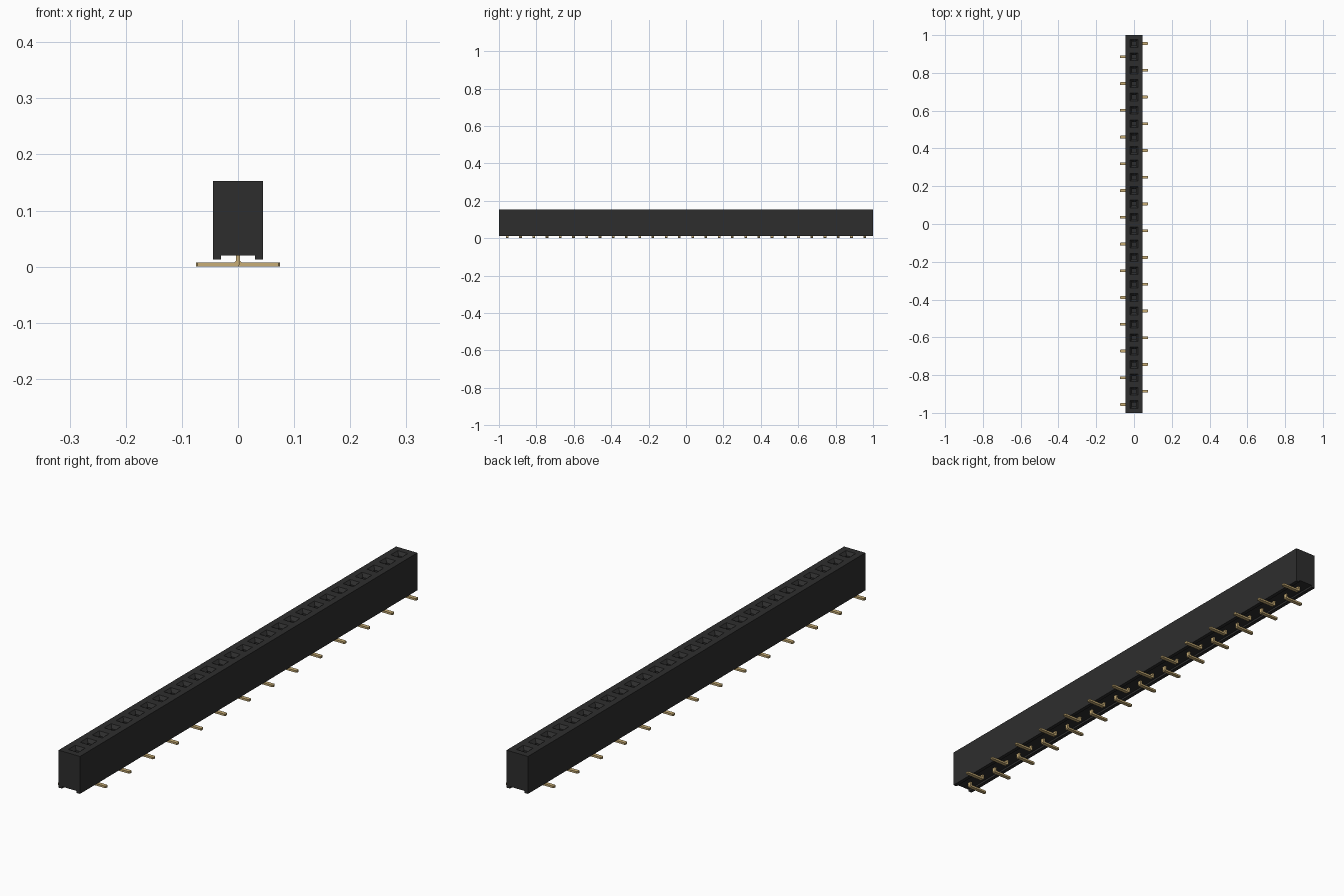
import bpy, bmesh
from mathutils import Vector

cube = bpy.data.objects.get("Cube")
if cube:
    bpy.data.objects.remove(cube)

COUNT = 28            # number of contacts
PITCH = 2 / 28.25     # spacing along y
HALF_W = 0.0443       # half body width
TOP, CHANNEL, BOTTOM = 0.153, 0.020, 0.0125


def material(name, color, roughness):
    m = bpy.data.materials.new(name)
    m.use_nodes = True
    m.diffuse_color = (*color, 1)
    bsdf = m.node_tree.nodes["Principled BSDF"]
    bsdf.inputs["Base Color"].default_value = (*color, 1)
    bsdf.inputs["Roughness"].default_value = roughness
    return m


def finish(bm, name, mat):
    bmesh.ops.recalc_face_normals(bm, faces=bm.faces[:])
    mesh = bpy.data.meshes.new(name)
    bm.to_mesh(mesh)
    bm.free()
    mesh.materials.append(mat)
    obj = bpy.data.objects.new(name, mesh)
    bpy.context.collection.objects.link(obj)
    return obj


black = material("black plastic", (0.027, 0.027, 0.027), 0.6)
gold = material("gold metal", (0.58, 0.42, 0.18), 0.5)
centers = [(i - (COUNT - 1) / 2) * PITCH for i in range(COUNT)]

# Housing: channelled profile swept along y, one section per contact
profile = [(-HALF_W, TOP), (-HALF_W, BOTTOM), (-0.030, BOTTOM), (-0.030, CHANNEL),
           (0.030, CHANNEL), (0.030, BOTTOM), (HALF_W, BOTTOM), (HALF_W, TOP)]
stations = [-1] + [y + PITCH / 2 for y in centers[:-1]] + [1]
bm = bmesh.new()
rings = [[bm.verts.new((x, y, z)) for x, z in profile] for y in stations]
top_faces = []
for a, b in zip(rings, rings[1:]):
    for k in range(len(profile)):
        n = (k + 1) % len(profile)
        face = bm.faces.new((a[k], a[n], b[n], b[k]))
    top_faces.append(face)
bm.faces.new(rings[0])
bm.faces.new(rings[-1])

# Sockets: square mouth, tapered lead-in, then a straight bore
steps = [(0.0205, TOP), (0.0095, TOP - 0.012), (0.0095, TOP - 0.095)]
for face, cy in zip(top_faces, centers):
    for half, z in steps:
        face = bmesh.ops.extrude_discrete_faces(bm, faces=[face])["faces"][0]
        for v in face.verts:
            v.co = Vector((half if v.co.x > 0 else -half,
                           cy + (half if v.co.y > cy else -half), z))
finish(bm, "housing", black)

# Contacts: bent strip, foot pointing alternately left and right
T, W = 0.0035, 0.0071   # half thickness, half width
path = [(-T, 0.024), (-T, 0.004), (-T + 0.004, 0.0005), (0.075, 0.0005),
        (0.075, 0.0078), (0.006, 0.0078), (T, 0.0105), (T, 0.024)]
for i, cy in enumerate(centers):
    side = -1 if i % 2 == 0 else 1
    bm = bmesh.new()
    face = bm.faces.new([bm.verts.new((side * x, cy - W, z)) for x, z in path])
    ext = bmesh.ops.extrude_face_region(bm, geom=[face])["geom"]
    moved = [g for g in ext if isinstance(g, bmesh.types.BMVert)]
    bmesh.ops.translate(bm, verts=moved, vec=(0, 2 * W, 0))
    # chamfer the upright corners of the foot tip
    tip = [e for e in bm.edges if all(abs(v.co.x) > 0.07 for v in e.verts)
           and abs(e.verts[0].co.z - e.verts[1].co.z) > 0.004]
    bmesh.ops.bevel(bm, geom=tip, offset=0.003, segments=1, affect='EDGES')
    finish(bm, f"contact_pin_{i + 1:02d}", gold)
